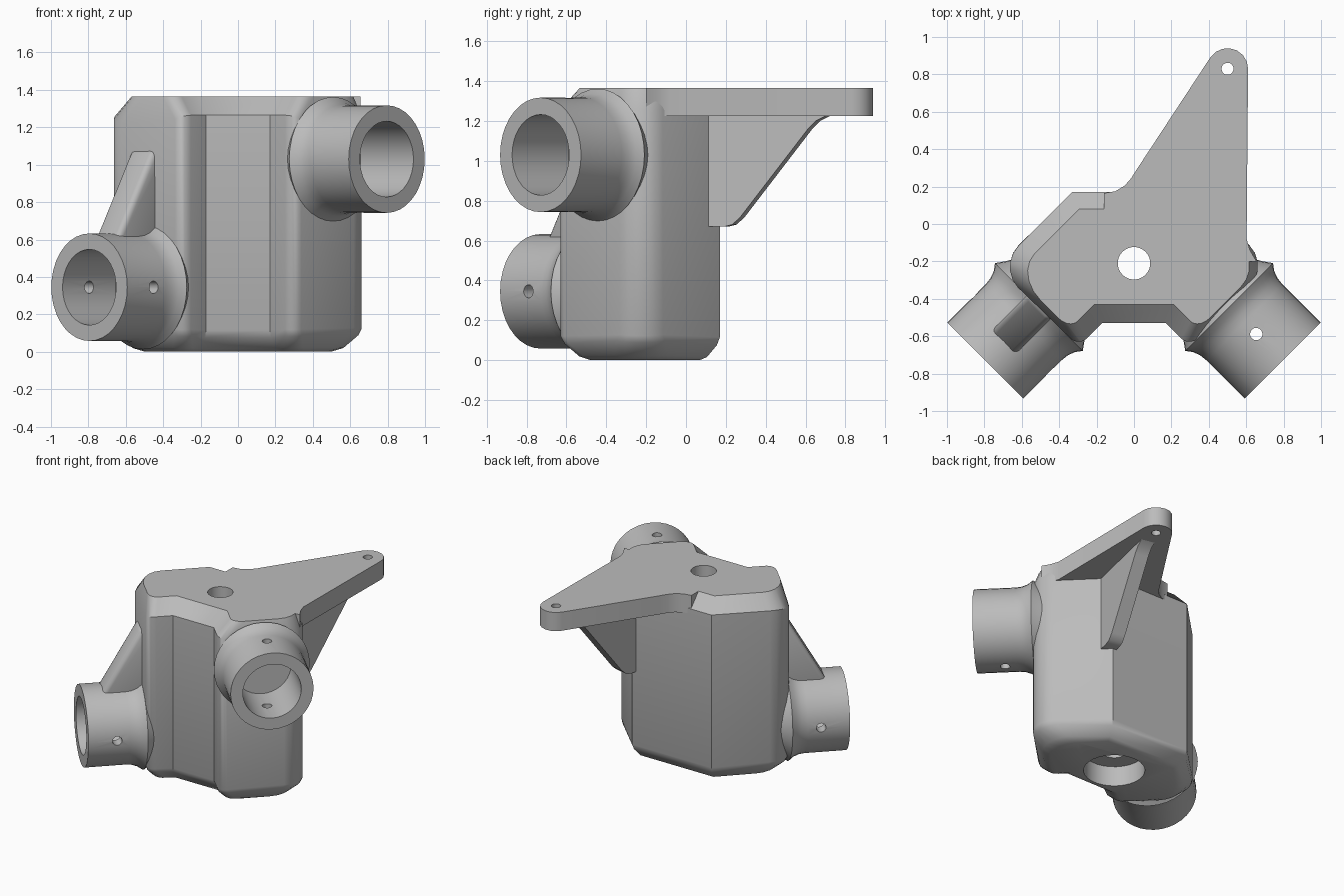
import bpy, bmesh
from math import cos, sin, pi, radians
from mathutils import Vector

default = bpy.data.objects.get("Cube")
if default:
    bpy.data.objects.remove(default, do_unlink=True)

grey = bpy.data.materials.new("cast_grey")
grey.use_nodes = True
GREY = (0.5, 0.5, 0.5, 1)
grey.diffuse_color = GREY
grey.node_tree.nodes["Principled BSDF"].inputs["Base Color"].default_value = GREY
UP = Vector((0, 0, 1))


def loft(name, rings, soften=()):
    """Skin a stack of rings, cap both ends; soften = (column indices, offset) pairs."""
    bm = bmesh.new()
    rows = [[bm.verts.new(p) for p in ring] for ring in rings]
    n = len(rows[0])
    for a, b in zip(rows, rows[1:]):
        for i in range(n):
            j = (i + 1) % n
            bm.faces.new((a[i], a[j], b[j], b[i]))
    bm.faces.new(rows[0][::-1])
    bm.faces.new(rows[-1])
    columns = [([bm.edges.get((a[i], b[i])) for i in cols for a, b in zip(rows, rows[1:])], size)
               for cols, size in soften]
    for edges, size in columns:
        bmesh.ops.bevel(bm, geom=edges, offset=size, segments=5, profile=0.5,
                        affect='EDGES', clamp_overlap=True)
    bmesh.ops.recalc_face_normals(bm, faces=bm.faces[:])
    mesh = bpy.data.meshes.new(name)
    bm.to_mesh(mesh)
    bm.free()
    mesh.materials.append(grey)
    obj = bpy.data.objects.new(name, mesh)
    bpy.context.collection.objects.link(obj)
    return obj


def circle(centre, radius, a, b, n=28):
    return [centre + radius * (cos(2 * pi * i / n) * a + sin(2 * pi * i / n) * b) for i in range(n)]


def activate(obj):
    bpy.ops.object.select_all(action='DESELECT')
    obj.select_set(True)
    bpy.context.view_layer.objects.active = obj


def drill(obj, centre, axis, radius, half):
    """Cut a round hole, reaching half its length either side of centre."""
    a = axis.orthogonal().normalized()
    b = axis.cross(a)
    cutter = loft("drill", [circle(centre + axis * s, radius, a, b) for s in (-half, half)])
    cutter.hide_render = True
    activate(obj)
    cut = obj.modifiers.new("hole", 'BOOLEAN')
    cut.operation = 'DIFFERENCE'
    cut.solver = 'EXACT'
    cut.object = cutter
    bpy.ops.object.modifier_apply(modifier=cut.name)
    bpy.data.objects.remove(cutter, do_unlink=True)


def finish(obj, bevel=0):
    activate(obj)
    if bevel:
        mod = obj.modifiers.new("soft_edges", 'BEVEL')
        mod.width = bevel
        mod.segments = 3
        bpy.ops.object.modifier_apply(modifier=mod.name)
    bpy.ops.object.shade_smooth_by_angle(angle=radians(35))


def inset(points, depths):
    """Move every edge of a counter-clockwise outline inward by its own depth."""
    n = len(points)
    normals = []
    for i in range(n):
        d = (points[(i + 1) % n] - points[i]).normalized()
        normals.append(Vector((-d.y, d.x)))
    out = []
    for i, p in enumerate(points):
        n1, n2, d1, d2 = normals[i - 1], normals[i], depths[i - 1], depths[i]
        det = n1.x * n2.y - n1.y * n2.x
        out.append(p + Vector((d1 * n2.y - d2 * n1.y, n1.x * d2 - n2.x * d1)) / det)
    return out


def level(points, z):
    return [Vector((p[0], p[1], z)) for p in points]


# Body: eight-cornered block with a front recess, chamfered top and bottom
half = [(0.17, -0.53), (0.295, -0.655), (0.725, -0.225), (0.33, 0.17)]
outline = [Vector(p) for p in half] + [Vector((-x, y)) for x, y in reversed(half)]
# edge order: right cheek, right face, right back, back, left back, left face, left cheek, recess
top_depths = [0.1, 0.03, 0.03, 0.09, 0.09, 0.03, 0.1, 0.1]
rings = [level(inset(outline, [d] * 8), z)
         for d, z in ((0.1, 0), (0.065, 0.015), (0.015, 0.075), (0, 0.115))]
rings += [level(outline, 1.265), level(inset(outline, top_depths), 1.365)]
body = loft("body", rings, [((2, 5), 0.15), ((1, 6), 0.06)])
bore = Vector((0, -0.21, 0))
drill(body, bore, UP, 0.21, 0.15)
drill(body, bore + UP * 0.7, UP, 0.087, 0.9)
finish(body)

# Mounting plate with a rounded tip
tip = Vector((0.5, 0.83, 0))
shape = [tip + 0.11 * Vector((cos(radians(a)), sin(radians(a)), 0)) for a in range(0, 148, 21)]
shape += [(0.02, 0.3), (-0.015, 0.245), (-0.05, 0.205), (-0.1, 0.175), (-0.16, 0.165), (-0.16, 0.06),
          (0.4, -0.2), (0.655, -0.2), (0.62, -0.14), (0.602, -0.08)]
plate = loft("mounting_plate", [level(shape, z) for z in (1.225, 1.365)])
drill(plate, tip + UP * 1.3, UP, 0.032, 0.3)
finish(plate)

# Web under the plate
root = Vector((0.345, 0.145, 0))
along = (tip - root).normalized()
across = along.cross(UP)
web_profile = [(-0.08, 0.67), (0.06, 0.67), (0.1, 0.68), (0.14, 0.715), (0.49, 1.16),
               (0.53, 1.2), (0.58, 1.225), (0.58, 1.28), (-0.08, 1.28)]
web = loft("plate_web", [[root + along * s + UP * z + across * w for s, z in web_profile]
                         for w in (-0.05, 0.05)])
finish(web)

# Sockets: blind tubes flaring into the body, each with a cross pin hole
socket_profile = [(0.2025, 0.4), (0.2025, 0), (0.2875, 0), (0.2875, 0.29), (0.292, 0.33),
                  (0.306, 0.37), (0.332, 0.405), (0.3, 0.45), (0.26, 0.52)]
for name, sx, z in (("right_socket", -1, 0.345), ("left_socket", 1, 1.03)):
    out = Vector((sx, -1, 0)).normalized()
    side = Vector((1, sx, 0)).normalized()
    end = Vector((sx * 0.795, -0.73, z))
    socket = loft(name, [circle(end - out * t, r, side, UP, 36) for r, t in socket_profile])
    drill(socket, end - out * 0.2, side if sx < 0 else UP, 0.033, 0.4)
    finish(socket)

    # Gusset bracing the low socket against the body
    if sx < 0:
        brace = [(0.11, 0.575), (0.4, 1.08), (0.5, 1.08), (0.5, 0.575)]
        gusset = loft("socket_gusset", [[end - out * t + UP * (h - z) + side * w for t, h in brace]
                                        for w in (-0.09, 0.09)])
        finish(gusset, 0.03)
